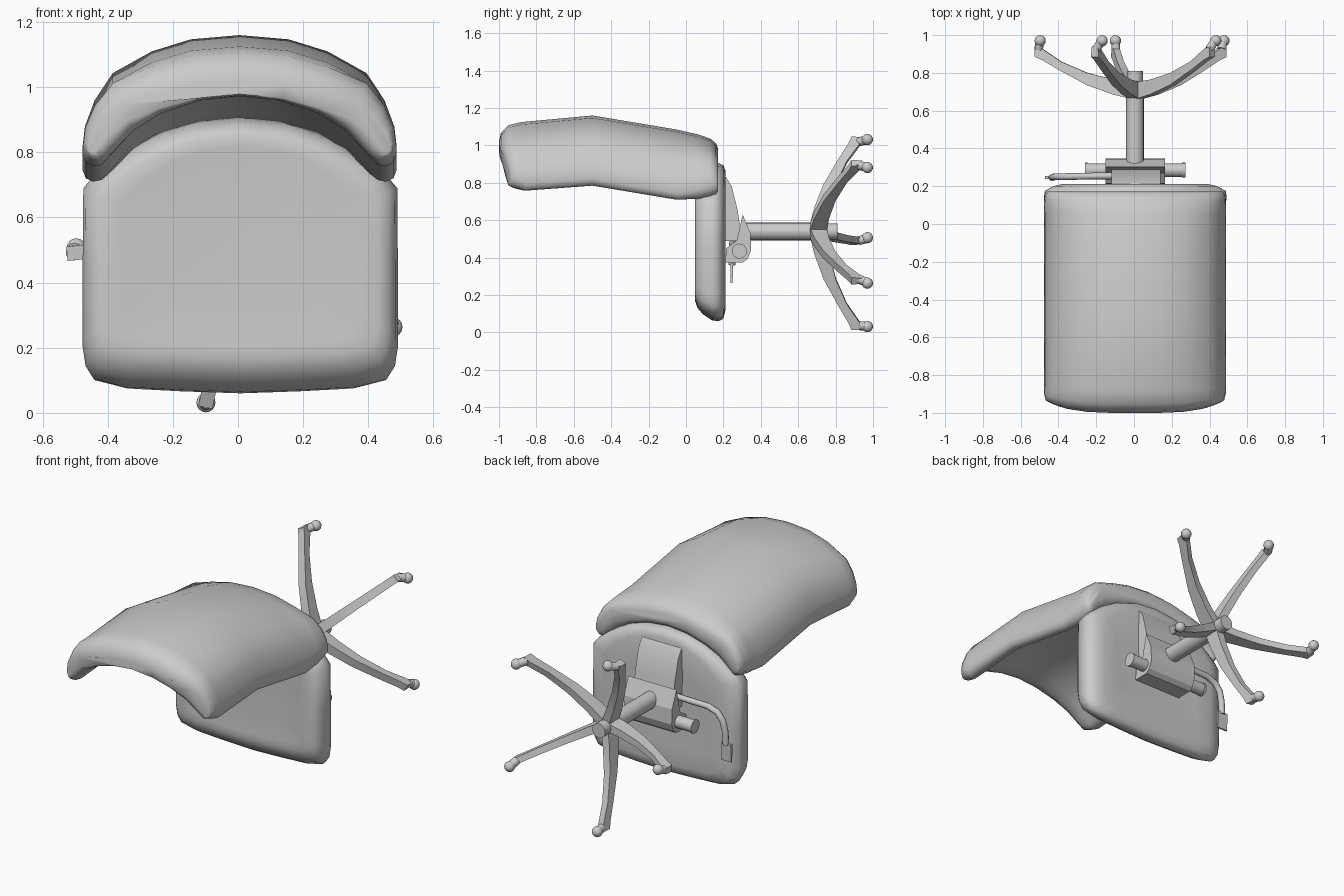
import bpy, bmesh, math
from mathutils import Vector

if "Cube" in bpy.data.objects:
    bpy.data.objects.remove(bpy.data.objects["Cube"])

CX, CZ = 0.005, 0.54  # axis of the column


def loft(name, rings, angle=40):
    """Skin closed rings of equal length and cap both ends."""
    bm = bmesh.new()
    vr = [[bm.verts.new(p) for p in r] for r in rings]
    n = len(rings[0])
    for a, b in zip(vr, vr[1:]):
        for i in range(n):
            j = (i + 1) % n
            bm.faces.new((a[i], a[j], b[j], b[i]))
    bm.faces.new(vr[0])
    bm.faces.new(vr[-1])
    bmesh.ops.recalc_face_normals(bm, faces=bm.faces)
    me = bpy.data.meshes.new(name)
    bm.to_mesh(me)
    bm.free()
    ob = bpy.data.objects.new(name, me)
    bpy.context.collection.objects.link(ob)
    smooth(ob, angle)
    return ob


def smooth(ob, angle=40):
    bpy.ops.object.select_all(action='DESELECT')
    ob.select_set(True)
    bpy.context.view_layer.objects.active = ob
    bpy.ops.object.shade_smooth_by_angle(angle=math.radians(angle))


def cylinder(name, a, b, r, sides=16):
    a, b = Vector(a), Vector(b)
    d = b - a
    bpy.ops.mesh.primitive_cylinder_add(vertices=sides, radius=r, depth=d.length, location=(a + b) / 2)
    ob = bpy.context.object
    ob.name = name
    ob.rotation_euler = d.to_track_quat('Z', 'Y').to_euler()
    smooth(ob)
    return ob


def prism(name, profile, x0, x1):
    """Extrude a (y, z) profile along x."""
    return loft(name, [[(x, y, z) for y, z in profile] for x in (x0, x1)], 20)


# Curved backrest: arch section as outer/inner pairs, from the middle to the side
arch = [((0, 1.16), (0, 1.02)), ((.15, 1.147), (.12, 1.007)), ((.27, 1.11), (.24, .965)),
        ((.39, 1.043), (.325, .905)), ((.445, .96), (.375, .845)), ((.475, .88), (.405, .81)),
        ((.482, .82), (.425, .79)), ((.472, .795), (.45, .785))]


def back_ring(y, dz, s, lift, pull):
    def pt(p, q, sign):
        x, z = [(p[k] + q[k]) / 2 + s * (p[k] - q[k]) / 2 for k in (0, 1)]
        w = (abs(x) / .48) ** 4
        return (sign * x + .005, y + pull * w, z + dz + lift * w)
    outer = [pt(o, i, 1) for o, i in arch]
    inner = [pt(i, o, 1) for o, i in arch]
    side = outer + inner[::-1]
    other = [(.01 - x, yy, z) for x, yy, z in side[1:-1]]
    return side + other[::-1]


stations = [(-1.0, -.09, .3, .12, .07), (-.99, -.07, .65, .09, .06), (-.95, -.05, .97, .05, .05),
            (-.88, -.035, 1, .01, .02), (-.5, 0, 1, 0, 0), (-.05, -.075, 1, 0, 0),
            (.06, -.1, 1, .04, 0), (.13, -.12, .95, .085, 0), (.16, -.128, .7, .11, 0), (.172, -.13, .35, .13, 0)]
loft("backrest", [back_ring(*s) for s in stations], 60)

# Seat cushion: outline rings stacked in y, inset at front and back
half = [(0, .905), (.15, .89), (.27, .848), (.38, .785), (.45, .728), (.482, .69), (.484, .45), (.484, .2),
        (.475, .14), (.45, .1), (.35, .075), (.18, .066), (0, .06)]
outline = half + [(-x, z) for x, z in half[-2:0:-1]]


def seat_ring(y, inx, top, bottom):
    out = []
    for x, z in outline:
        inz = top if z > .45 else bottom
        out.append((.007 + x * (1 - inx / .484), y, .45 + (z - .45) * (1 - inz / .42)))
    return out


loft("seat", [seat_ring(*s) for s in (
    (.056, .2, .2, .25), (.05, .12, .08, .16), (.048, .06, .05, .12), (.06, .03, .03, .08),
    (.09, .008, .01, .04), (.14, 0, 0, .005), (.175, .005, 0, 0), (.2, .05, .01, .015),
    (.212, .1, .04, .07), (.205, .2, .2, .2))], 60)

# Tilt mechanism under the seat
prism("mounting_wedge", [(.2, .84), (.215, .83), (.245, .78), (.275, .66), (.3, .49), (.21, .49)], -.12, .14)
prism("mechanism_box", [(.303, .63), (.345, .53), (.348, .44), (.33, .395), (.305, .375), (.21, .375),
                        (.215, .45), (.27, .49)], -.15, .165)
cylinder("tension_rod", (-.245, .285, .435), (.26, .285, .435), .036)
cylinder("tension_knob_right", (.255, .285, .435), (.272, .285, .435), .04)
cylinder("tension_knob_left", (-.26, .285, .435), (-.245, .285, .435), .04)

# Bent height lever with a flat paddle
cu = bpy.data.curves.new("height_lever", 'CURVE')
cu.dimensions = '3D'
cu.bevel_depth, cu.bevel_resolution = .018, 2
cu.use_fill_caps = True
sp = cu.splines.new('POLY')
path = [(-.1, .255, .565), (-.32, .252, .56), (-.38, .25, .54), (-.415, .25, .5), (-.43, .248, .44), (-.435, .246, .36)]
sp.points.add(len(path) - 1)
for p, co in zip(sp.points, path):
    p.co = (*co, 1)
bpy.context.collection.objects.link(bpy.data.objects.new("height_lever", cu))
prism("lever_paddle", [(.237, .37), (.253, .37), (.249, .265), (.239, .265)], -.47, -.405)

# Gas column and hub
cylinder("column", (CX, .3, CZ), (CX, .68, CZ), .047, 20)
cylinder("hub", (CX, .65, CZ), (CX, .81, CZ), .042, 20)

# Five curved legs: (radius, y inner, y outer, half width), each with a trailing caster
leg = [(0, .657, .75, .03), (.12, .685, .765, .028), (.26, .735, .8, .025), (.4, .81, .86, .023),
       (.5, .868, .928, .022), (.54, .885, .94, .022)]
LX, LZ = .012, .545
for k in range(5):
    a = math.radians(42 + 72 * k)
    c, s = math.cos(a), math.sin(a)
    rings = []
    for r, y0, y1, w in leg:
        rings.append([(LX + r * c - t * s, y, LZ + r * s + t * c)
                      for y, t in ((y0, -w), (y0, w), (y1, w * .8), (y1, -w * .8))])
    loft(f"leg_{k + 1}", rings, 25)
    b = math.radians(40 + 72 * k)
    x, z = .029 + .527 * math.cos(b), .543 + .527 * math.sin(b)
    cylinder(f"caster_stem_{k + 1}", (LX + .52 * c, .925, LZ + .52 * s), (x, .975, z), .024, 10)
    bpy.ops.mesh.primitive_uv_sphere_add(segments=14, ring_count=8, radius=.03, location=(x, .97, z))
    bpy.context.object.name = f"caster_{k + 1}"
    smooth(bpy.context.object)
